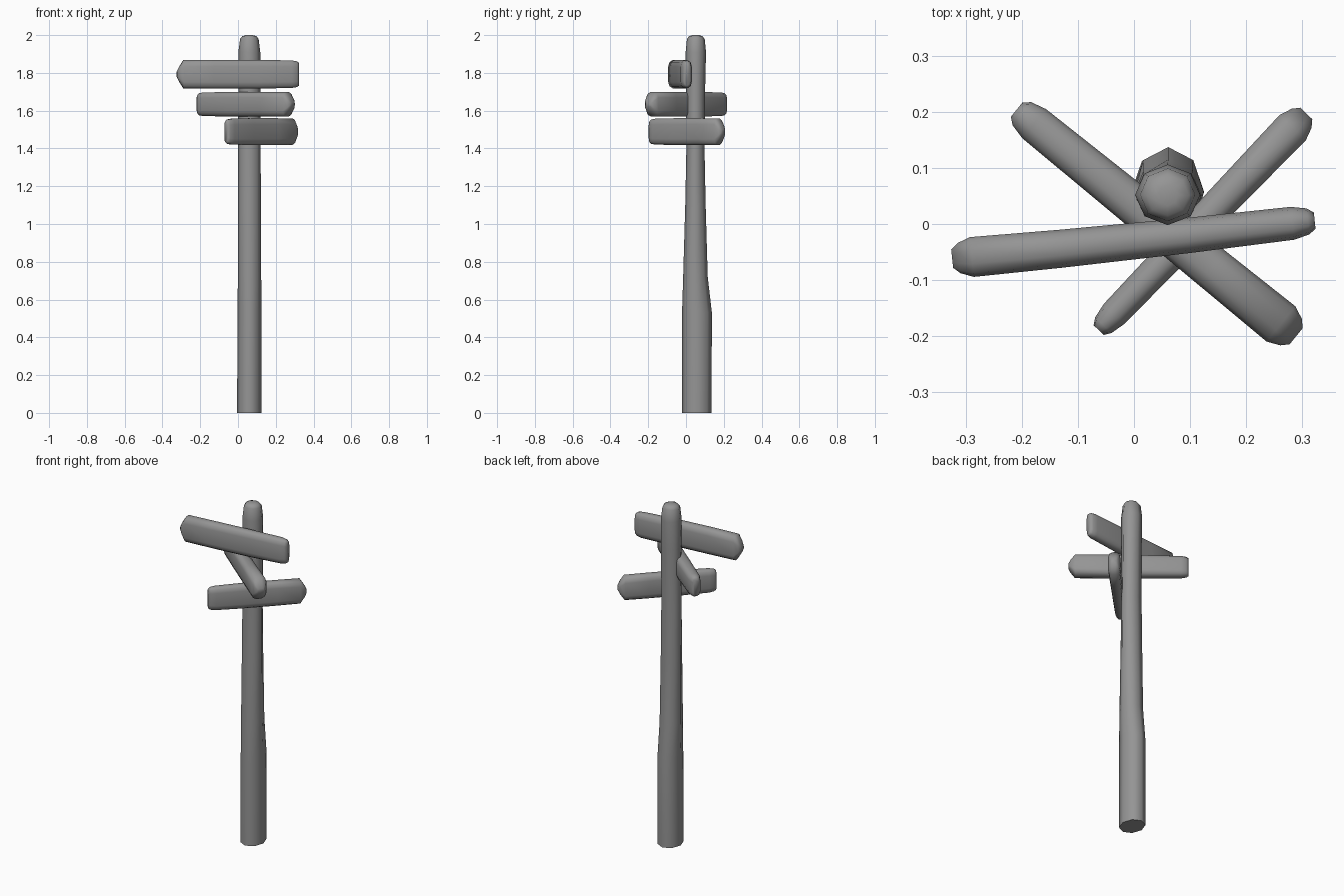
import bpy, bmesh, math
from mathutils import Vector

if "Cube" in bpy.data.objects:
    bpy.data.objects.remove(bpy.data.objects["Cube"])

# Dark weathered grey
grey = bpy.data.materials.new("dark_grey")
grey.diffuse_color = (0.3, 0.3, 0.3, 1)
grey.use_nodes = True
grey.node_tree.nodes["Principled BSDF"].inputs["Base Color"].default_value = grey.diffuse_color


def loft(name, rings, angle=75):
    """Skin a closed tube through rings of equal point count."""
    bm = bmesh.new()
    loops = [[bm.verts.new(p) for p in ring] for ring in rings]
    n = len(loops[0])
    for a, b in zip(loops, loops[1:]):
        for i in range(n):
            j = (i + 1) % n
            bm.faces.new((a[i], a[j], b[j], b[i]))
    bm.faces.new(loops[0])
    bm.faces.new(loops[-1])
    bmesh.ops.recalc_face_normals(bm, faces=bm.faces)
    mesh = bpy.data.meshes.new(name)
    bm.to_mesh(mesh)
    bm.free()
    mesh.materials.append(grey)
    ob = bpy.data.objects.new(name, mesh)
    bpy.context.collection.objects.link(ob)
    bpy.ops.object.select_all(action='DESELECT')
    ob.select_set(True)
    bpy.context.view_layer.objects.active = ob
    bpy.ops.object.shade_smooth_by_angle(angle=math.radians(angle))
    return ob


# Post: z, centre x, centre y, radius x, radius y
post = [
    (0.00, 0.060, 0.057, 0.065, 0.078),
    (0.53, 0.061, 0.058, 0.063, 0.079),
    (0.72, 0.061, 0.050, 0.062, 0.065),
    (1.10, 0.060, 0.050, 0.061, 0.054),
    (1.40, 0.060, 0.050, 0.060, 0.048),
    (1.75, 0.060, 0.051, 0.058, 0.051),
    (1.91, 0.060, 0.052, 0.058, 0.054),
    (1.98, 0.060, 0.052, 0.049, 0.047),
    (1.994, 0.060, 0.051, 0.038, 0.036),
    (2.00, 0.060, 0.051, 0.018, 0.018),
]
loft("post", [[(cx + rx * math.cos(i * math.pi / 4), cy + ry * math.sin(i * math.pi / 4), z)
               for i in range(8)] for z, cx, cy, rx, ry in post])

# Rounded plank section: fraction of half thickness, fraction of half height
SECTION = [(1, 0.55), (0.82, 0.85), (0.35, 1), (-0.35, 1), (-0.82, 0.85), (-1, 0.55)]
SECTION += [(-u, -v) for u, v in SECTION]


def plank(name, tail, tip, z_mid, half_h, thick_tail, thick_tip, bow=0.0):
    """Sign board with a blunt tail and a pointed tip."""
    tail, tip = Vector((*tail, z_mid)), Vector((*tip, z_mid))
    length = (tip - tail).length
    along = (tip - tail) / length
    side = Vector((-along.y, along.x, 0))
    # distance along board, thickness scale, height scale
    stations = [(0, 0.5, 0.80), (0.012, 0.8, 0.90), (0.04, 1, 0.96), (length * 0.35, 1, 1),
                (length * 0.7, 1, 1), (length - 0.035, 1, 0.98),
                (length - 0.012, 0.75, 0.5), (length, 0.45, 0.17)]
    rings = []
    for d, st, sh in stations:
        t = d / length
        c = tail + along * d + side * bow * math.sin(t * math.pi)
        th = (thick_tail + (thick_tip - thick_tail) * t) * st
        rings.append([c + side * u * th + Vector((0, 0, v * half_h * sh)) for u, v in SECTION])
    loft(name, rings)


# Three boards pointing different ways
plank("top_board", (0.322, 0.006), (-0.324, -0.062), 1.793, 0.076, 0.029, 0.036, 0.003)
plank("middle_board", (-0.209, 0.204), (0.289, -0.200), 1.634, 0.065, 0.033, 0.041)
plank("bottom_board", (-0.063, -0.189), (0.307, 0.197), 1.489, 0.071, 0.025, 0.033)
